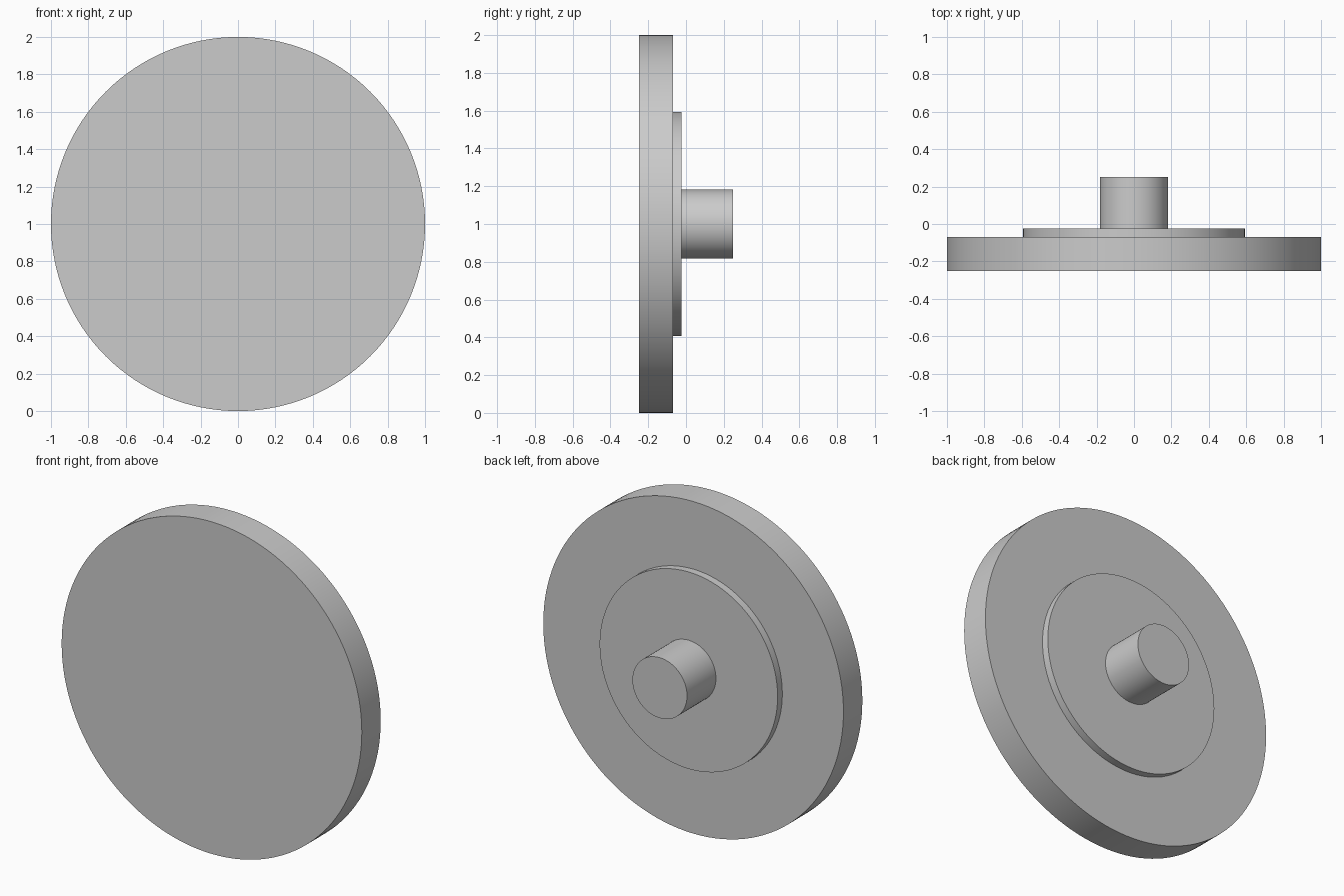
import bpy
import math

# Remove the default cube only
cube = bpy.data.objects.get("Cube")
if cube:
    bpy.data.objects.remove(cube, do_unlink=True)

# Single plain grey
grey = bpy.data.materials.new("plain grey")
grey.use_nodes = True
colour = (0.6, 0.6, 0.6, 1)
grey.diffuse_color = colour
grey.node_tree.nodes["Principled BSDF"].inputs["Base Color"].default_value = colour


def disc(name, radius, front, back, sides):
    """Solid round part lying along y, centred at z = 1."""
    bpy.ops.mesh.primitive_cylinder_add(
        vertices=sides, radius=radius, depth=back - front,
        location=(0, (front + back) / 2, 1), rotation=(math.pi / 2, 0, 0))
    part = bpy.context.object
    part.name = name
    part.data.materials.append(grey)
    bpy.ops.object.transform_apply(location=False, rotation=True, scale=True)
    bpy.ops.object.shade_smooth_by_angle(angle=math.radians(30))
    return part


# Wide front plate, raised step behind it, and the stem
disc("face_plate", 1.0, -0.25, -0.07, 128)
disc("raised_step", 0.593, -0.07, -0.025, 96)
disc("stem", 0.182, -0.025, 0.25, 64)
